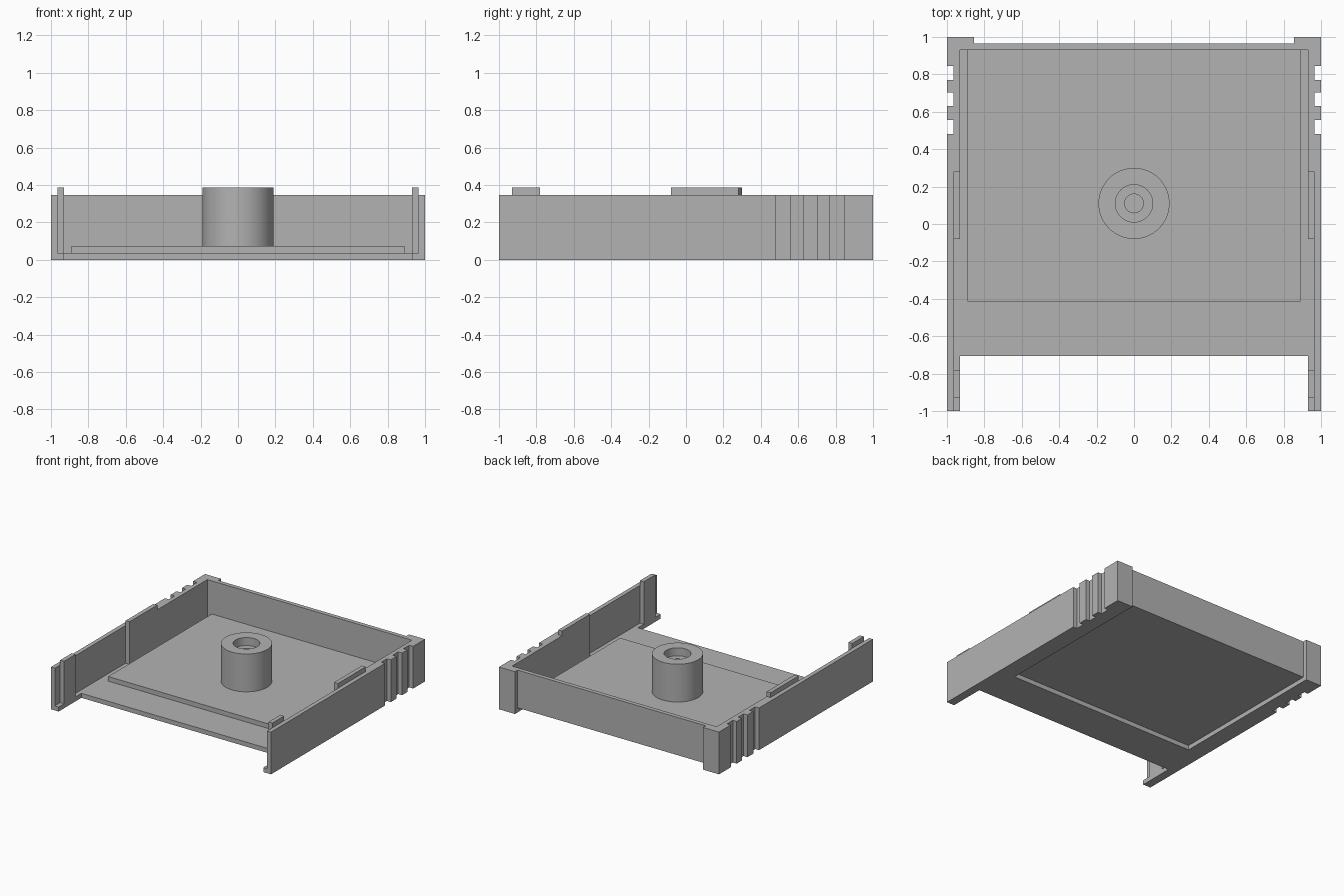
import bpy, bmesh, math

cube = bpy.data.objects.get("Cube")
if cube:
    bpy.data.objects.remove(cube, do_unlink=True)

grey = bpy.data.materials.new("plain_grey")
grey.use_nodes = True
grey.diffuse_color = (0.45, 0.45, 0.45, 1)
grey.node_tree.nodes["Principled BSDF"].inputs["Base Color"].default_value = grey.diffuse_color

FLOOR, STEP, RIM, TOP = 0.037, 0.075, 0.347, 0.386


def finish(name, bm):
    bmesh.ops.recalc_face_normals(bm, faces=bm.faces)
    mesh = bpy.data.meshes.new(name)
    bm.to_mesh(mesh)
    bm.free()
    mesh.materials.append(grey)
    obj = bpy.data.objects.new(name, mesh)
    bpy.context.collection.objects.link(obj)
    return obj


def prism(name, outline, z0, z1):
    """Extrude a plan outline from z0 up to z1."""
    bm = bmesh.new()
    face = bm.faces.new([bm.verts.new((x, y, z0)) for x, y in outline])
    up = bmesh.ops.extrude_face_region(bm, geom=[face], use_keep_orig=True)["geom"]
    for v in up:
        if isinstance(v, bmesh.types.BMVert):
            v.co.z = z1
    return finish(name, bm)


def block(name, x0, x1, y0, y1, z0, z1):
    return prism(name, [(x0, y0), (x1, y0), (x1, y1), (x0, y1)], z0, z1)


def mirrored(outline):
    return [(-x, y) for x, y in outline]


# Floor frame with two front arms, open underneath
half = [(0.93, -0.705), (0.93, -1), (0.965, -1), (0.965, 0.28), (0.93, 0.28),
        (0.93, 0.93), (0.855, 0.93), (0.855, -0.38)]
prism("floor_frame", half + mirrored(half)[::-1], 0, FLOOR)

# Raised centre pan and back wall
block("raised_pan", -0.89, 0.89, -0.415, 0.93, FLOOR, STEP)
block("back_wall", -0.855, 0.855, 0.93, 0.965, FLOOR, RIM)

# Side walls with grip slots and rear corner posts
wall = [(0.965, -1), (1, -1)]
for y0, y1 in ((0.48, 0.555), (0.63, 0.702), (0.77, 0.845)):
    wall += [(1, y0), (0.965, y0), (0.965, y1), (1, y1)]
wall += [(1, 1), (0.855, 1), (0.855, 0.93), (0.93, 0.93), (0.93, 0.28), (0.965, 0.28)]
prism("left_wall", wall, 0, RIM)
prism("right_wall", mirrored(wall), 0, RIM)

# Upright locating tabs inside each side wall
for side, sx in (("left", 1), ("right", -1)):
    for place, y0, y1 in (("front", -0.93, -0.78), ("middle", -0.08, 0.28)):
        block(f"{side}_{place}_tab", sx * 0.93, sx * 0.965, y0, y1, FLOOR, TOP)

# Round boss with a stepped blind hole
bm = bmesh.new()
profile = [(0.19, STEP), (0.19, TOP), (0.1, TOP), (0.1, 0.32), (0.05, 0.32),
           (0.05, STEP + 0.002), (0, STEP + 0.002)]
verts = [bm.verts.new((r, 0, z)) for r, z in profile]
edges = [bm.edges.new(pair) for pair in zip(verts, verts[1:])]
bmesh.ops.spin(bm, geom=verts + edges, cent=(0, 0, 0), axis=(0, 0, 1),
               angle=math.tau, steps=64, use_duplicate=False)
bmesh.ops.remove_doubles(bm, verts=bm.verts, dist=0.0005)
boss = finish("centre_boss", bm)
boss.location = (0, 0.11, 0)
bpy.ops.object.select_all(action="DESELECT")
boss.select_set(True)
bpy.context.view_layer.objects.active = boss
bpy.ops.object.shade_smooth_by_angle(angle=math.radians(30))
